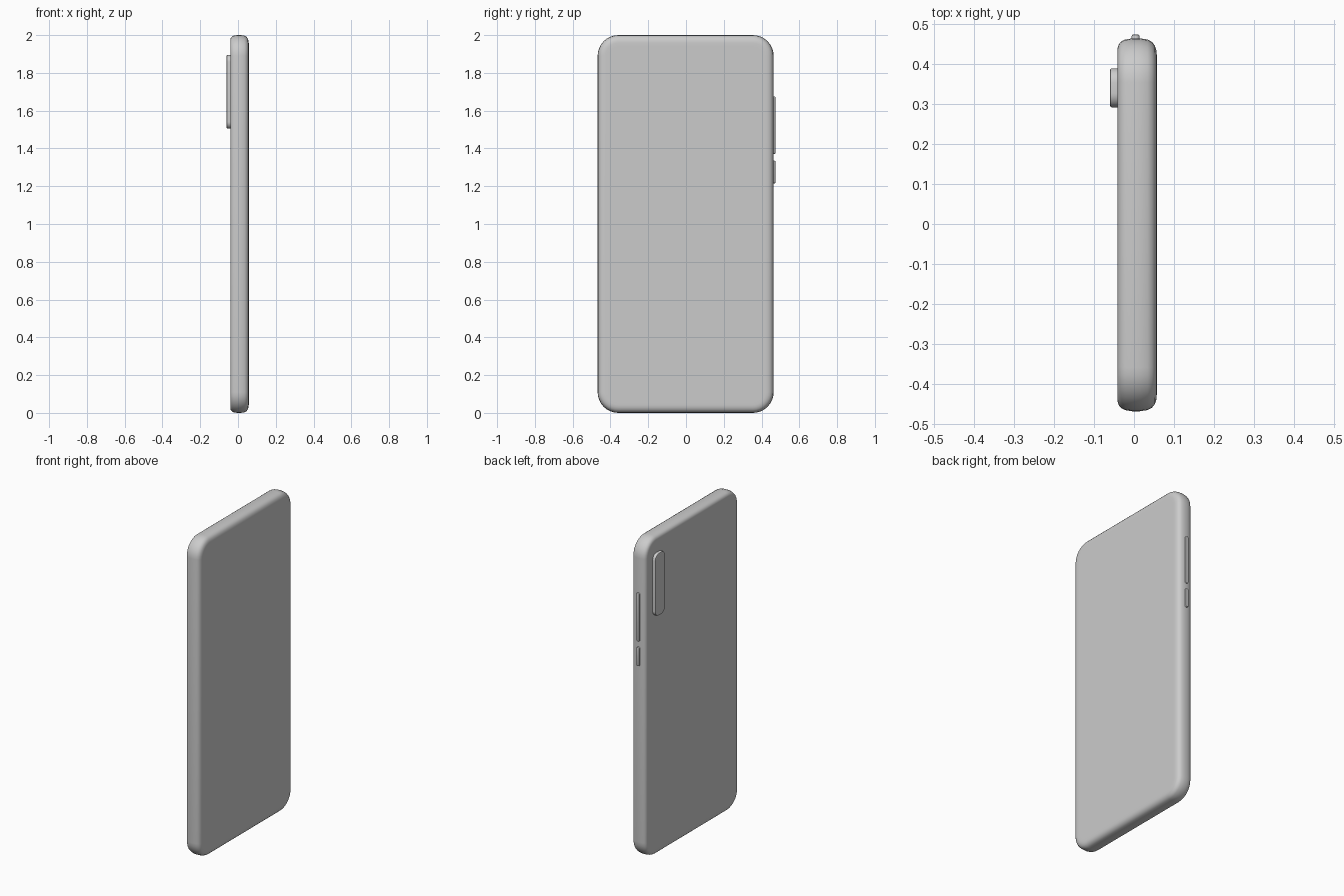
import bpy, bmesh, math

if "Cube" in bpy.data.objects:
    bpy.data.objects.remove(bpy.data.objects["Cube"])


def rounded_loop(cu, cv, hu, hv, r, seg):
    """Points of a rounded rectangle in a plane."""
    pts = []
    for k, (su, sv) in enumerate([(1, 1), (-1, 1), (-1, -1), (1, -1)]):
        for i in range(seg + 1):
            a = math.pi / 2 * (k + i / seg)
            pts.append((cu + su * (hu - r) + r * math.cos(a),
                        cv + sv * (hv - r) + r * math.sin(a)))
    return pts


def slab(name, centre, half, radius, profile, axis='X', seg=8):
    """Stack of rounded rectangles; profile is (inset, position along axis)."""
    bm = bmesh.new()
    rings = []
    for inset, d in profile:
        r = max(radius - inset, 0.002)
        loop = rounded_loop(*centre, half[0] - inset, half[1] - inset, r, seg)
        rings.append([bm.verts.new((d, u, v) if axis == 'X' else (u, d, v))
                      for u, v in loop])
    n = len(rings[0])
    for a, b in zip(rings, rings[1:]):
        for i in range(n):
            j = (i + 1) % n
            bm.faces.new((a[i], a[j], b[j], b[i]))
    bm.faces.new(rings[0])
    bm.faces.new(rings[-1])
    bmesh.ops.recalc_face_normals(bm, faces=bm.faces[:])
    me = bpy.data.meshes.new(name)
    bm.to_mesh(me)
    bm.free()
    ob = bpy.data.objects.new(name, me)
    bpy.context.collection.objects.link(ob)
    bpy.ops.object.select_all(action='DESELECT')
    ob.select_set(True)
    bpy.context.view_layer.objects.active = ob
    bpy.ops.object.shade_smooth_by_angle(angle=math.radians(40))
    return ob


# Body: softly bulged rim, screen on +x, back cover on -x
slab("phone_body", (-0.002, 1.0), (0.466, 1.0), 0.11,
     [(0.05, -0.041), (0.024, -0.041), (0.015, -0.038), (0.008, -0.032),
      (0.003, -0.022), (0.0, -0.004), (0.0, 0.014), (0.003, 0.034),
      (0.009, 0.045), (0.018, 0.052), (0.03, 0.056), (0.042, 0.057),
      (0.06, 0.057)])

# Camera bump on the back
slab("camera_bump", (0.34, 1.70), (0.049, 0.195), 0.036,
     [(0.0, -0.03), (0.0, -0.055), (0.0015, -0.0585), (0.005, -0.06),
      (0.012, -0.06)])

# Side buttons
for name, z0, z1 in (("volume_button", 1.37, 1.675),
                     ("power_button", 1.215, 1.335)):
    slab(name, (0.004, (z0 + z1) / 2), (0.010, (z1 - z0) / 2), 0.0095,
         [(0.0, 0.45), (0.0, 0.469), (0.001, 0.472), (0.003, 0.473)],
         axis='Y', seg=5)
